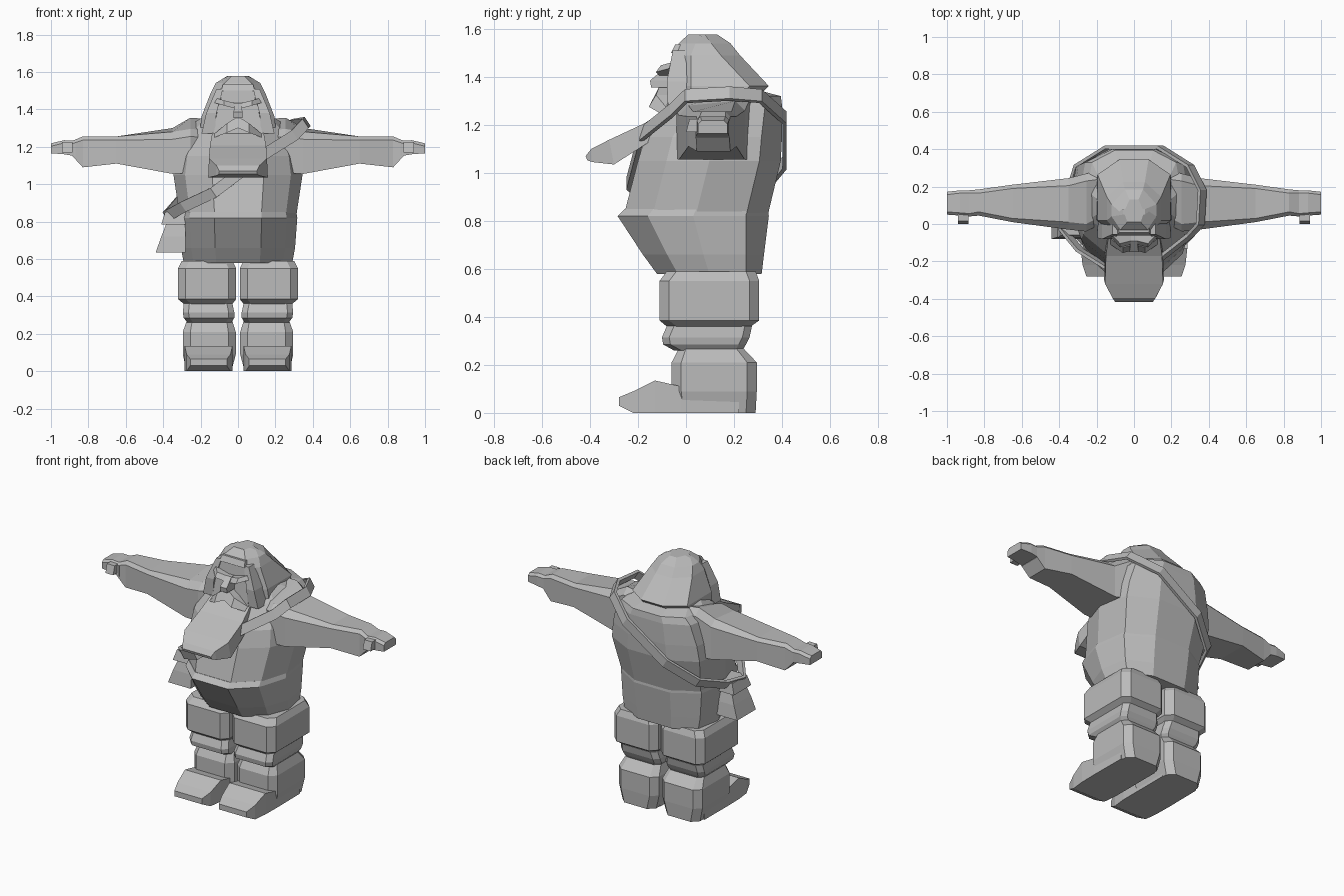
import bpy, bmesh
from mathutils import Vector

grey = bpy.data.materials.new("plain grey")
grey.diffuse_color = (0.5, 0.5, 0.5, 1)


def finish(name, bm, mirror=False):
    bmesh.ops.recalc_face_normals(bm, faces=bm.faces)
    me = bpy.data.meshes.new(name)
    bm.to_mesh(me)
    bm.free()
    ob = bpy.data.objects.new(name, me)
    bpy.context.collection.objects.link(ob)
    me.materials.append(grey)
    if mirror:
        ob.modifiers.new("Mirror", 'MIRROR').use_mirror_merge = False
    return ob


def loft(name, rings, mirror=False, closed=False, caps=True):
    """Skin a list of equal-sized point rings."""
    bm = bmesh.new()
    vs = [[bm.verts.new(p) for p in r] for r in rings]
    n = len(vs[0])
    for k in range(len(vs) if closed else len(vs) - 1):
        a, b = vs[k], vs[(k + 1) % len(vs)]
        for i in range(n if n > 2 else 1):
            j = (i + 1) % n
            bm.faces.new((a[i], a[j], b[j], b[i]))
    if caps and not closed:
        bm.faces.new(vs[0])
        bm.faces.new(vs[-1])
    return finish(name, bm, mirror)


def sym(half, z):
    """Close a half outline, listed front to back, across x = 0."""
    return [(x, y, z) for x, y in half] + [(-x, y, z) for x, y in reversed(half)]


def block(z, x0, x1, y0, y1, c):
    """Rectangle with cut corners at height z."""
    return [(x0 + c, y0, z), (x1 - c, y0, z), (x1, y0 + c, z), (x1, y1 - c, z),
            (x1 - c, y1, z), (x0 + c, y1, z), (x0, y1 - c, z), (x0, y0 + c, z)]


def rect(z, x0, x1, y0, y1):
    return [(x0, y0, z), (x1, y0, z), (x1, y1, z), (x0, y1, z)]


# Torso and tunic skirt
def torso_ring(z, w, f, b):
    d = b - f
    return sym([(0.4 * w, f), (0.82 * w, f + 0.2 * d), (w, f + 0.5 * d),
                (0.9 * w, b - 0.15 * d), (0.4 * w, b)], z)


loft("tunic_skirt", [torso_ring(*r) for r in (
    (0.578, 0.29, -0.12, 0.315), (0.66, 0.305, -0.18, 0.325),
    (0.82, 0.317, -0.285, 0.345), (0.85, 0.312, -0.255, 0.342))])
loft("torso", [torso_ring(*r) for r in (
    (0.82, 0.31, -0.26, 0.34), (1.05, 0.345, -0.20, 0.395),
    (1.15, 0.33, -0.17, 0.40), (1.28, 0.29, -0.07, 0.40),
    (1.32, 0.25, -0.04, 0.395), (1.352, 0.2, 0.0, 0.27))])


# Legs
loft("thigh", [block(*r) for r in (
    (0.36, 0.03, 0.29, -0.08, 0.27, 0.04), (0.385, 0.01, 0.32, -0.11, 0.305, 0.04),
    (0.55, 0.01, 0.32, -0.11, 0.305, 0.04), (0.59, 0.03, 0.30, -0.08, 0.29, 0.04))], True)
loft("knee", [block(*r) for r in (
    (0.26, 0.035, 0.27, -0.05, 0.235, 0.03), (0.285, 0.02, 0.29, -0.095, 0.25, 0.03),
    (0.315, 0.02, 0.295, -0.10, 0.265, 0.03), (0.362, 0.03, 0.29, -0.08, 0.275, 0.03))], True)
loft("shin", [block(*r) for r in (
    (0.0, 0.035, 0.275, -0.05, 0.29, 0.04), (0.09, 0.012, 0.295, -0.06, 0.295, 0.04),
    (0.21, 0.012, 0.295, -0.06, 0.295, 0.04), (0.268, 0.03, 0.275, -0.03, 0.24, 0.03))], True)
loft("foot", [[(a, y, lo), (b, y, lo), (b, y, hi), (a, y, hi)] for y, a, b, lo, hi in (
    (-0.28, 0.06, 0.255, 0.03, 0.065), (-0.22, 0.04, 0.275, 0, 0.09),
    (-0.13, 0.03, 0.285, 0, 0.135), (-0.02, 0.03, 0.287, 0, 0.11),
    (0.22, 0.03, 0.285, 0, 0.05))], True)


# Arms: cut top edges, with the front edge of the shoulder dropped by s
def arm_ring(x, y0, y1, z0, z1, c, s=0.0):
    return [(x, y0, z0), (x, y1, z0), (x, y1, z1 - c), (x, y1 - c, z1),
            (x, y0 + c, z1 - s), (x, y0, z1 - s - c)]


loft("arm", [arm_ring(*r) for r in (
    (0.18, 0.0, 0.28, 1.10, 1.35, 0.04, 0.06), (0.255, -0.04, 0.27, 1.06, 1.355, 0.04, 0.06),
    (0.35, -0.03, 0.245, 1.055, 1.30, 0.04, 0.02), (0.65, 0.01, 0.21, 1.11, 1.255, 0.02),
    (0.83, 0.045, 0.185, 1.09, 1.255, 0.02), (0.885, 0.04, 0.18, 1.15, 1.232, 0.015))], True)
loft("hand", [arm_ring(*r) for r in (
    (0.87, 0.04, 0.18, 1.15, 1.232, 0.015), (0.93, 0.045, 0.18, 1.16, 1.235, 0.015),
    (1.0, 0.05, 0.172, 1.165, 1.218, 0.015))], True)
loft("thumb", [[(x, 0.0, 1.17), (x, 0.07, 1.17), (x, 0.07, 1.225), (x, 0.015, 1.225)]
               for x in (0.885, 0.94)], True)


# Hair and head
def hair_ring(z, w, f, b):
    return sym([(0.6 * w, f), (w, f + 0.07), (w, b - 0.08), (0.4 * w, b)], z)


loft("hair", [hair_ring(*r) for r in (
    (1.27, 0.205, -0.045, 0.25), (1.362, 0.195, -0.05, 0.345), (1.49, 0.145, -0.05, 0.225),
    (1.54, 0.12, -0.03, 0.185), (1.577, 0.06, 0.01, 0.13))])
loft("side_lock", [rect(*r) for r in (
    (1.27, 0.125, 0.195, -0.075, 0.05), (1.38, 0.115, 0.17, -0.08, 0.05),
    (1.51, 0.08, 0.115, -0.055, 0.05))], True)
loft("fringe", [rect(*r) for r in (
    (1.50, -0.09, 0.09, -0.062, 0.02), (1.535, -0.08, 0.08, -0.045, 0.02))])

# Face
loft("face", [rect(*r) for r in (
    (1.27, -0.13, 0.13, -0.08, 0), (1.40, -0.11, 0.11, -0.065, 0),
    (1.50, -0.08, 0.08, -0.055, 0))])
loft("nose", [rect(*r) for r in (
    (1.355, -0.025, 0.025, -0.145, -0.05), (1.385, -0.024, 0.024, -0.15, -0.05),
    (1.435, -0.017, 0.017, -0.09, -0.05))])
loft("eyebrow", [[(x, f, z), (x, -0.04, z), (x, -0.04, z + 0.028), (x, f + 0.02, z + 0.028)]
                 for x, f, z in ((0.015, -0.11, 1.405), (0.075, -0.125, 1.42),
                                 (0.125, -0.07, 1.435))], True)
loft("moustache", [[(x, f, lo), (x, -0.06, lo), (x, -0.06, hi), (x, f + 0.03, hi)]
                   for x, f, lo, hi in ((0.0, -0.14, 1.30, 1.362), (0.06, -0.155, 1.275, 1.325),
                                        (0.125, -0.11, 1.25, 1.27))], True)

# Beard: width, then upper and lower edge points (y, z) from chin to tip
loft("beard", [[(-w, a, b), (w, a, b), (w * 1.03, c, d), (-w * 1.03, c, d)]
               for w, a, b, c, d in (
    (0.135, -0.05, 1.29, 0.0, 1.24), (0.15, -0.17, 1.208, -0.12, 1.15),
    (0.155, -0.32, 1.138, -0.30, 1.035), (0.115, -0.395, 1.10, -0.39, 1.045),
    (0.10, -0.418, 1.07, -0.412, 1.053))])

# Shoulder strap
tilt = Vector((-0.55, 0, 0.83)) * 0.03
path = [(0.14, -0.185, 1.16), (0.30, -0.06, 1.26), (0.355, 0.0, 1.32), (0.365, 0.18, 1.33),
        (0.30, 0.31, 1.32), (0.14, 0.41, 1.23), (-0.14, 0.41, 1.04), (-0.30, 0.31, 0.92),
        (-0.36, 0.12, 0.85), (-0.38, -0.03, 0.83), (-0.29, -0.14, 0.88), (-0.13, -0.24, 0.955)]
strap = loft("strap", [[Vector(p) - tilt, Vector(p) + tilt] for p in path], closed=True)
solid = strap.modifiers.new("Solidify", 'SOLIDIFY')
solid.thickness = 0.018
solid.offset = 0

# Hip bag with its flap
loft("bag", [rect(*r) for r in (
    (0.635, -0.44, -0.28, -0.08, 0.11), (0.72, -0.41, -0.28, -0.07, 0.10),
    (0.81, -0.375, -0.28, -0.05, 0.08))])
loft("bag_flap", [rect(*r) for r in (
    (0.785, -0.41, -0.25, -0.075, 0.10), (0.85, -0.39, -0.25, -0.06, 0.09))])
